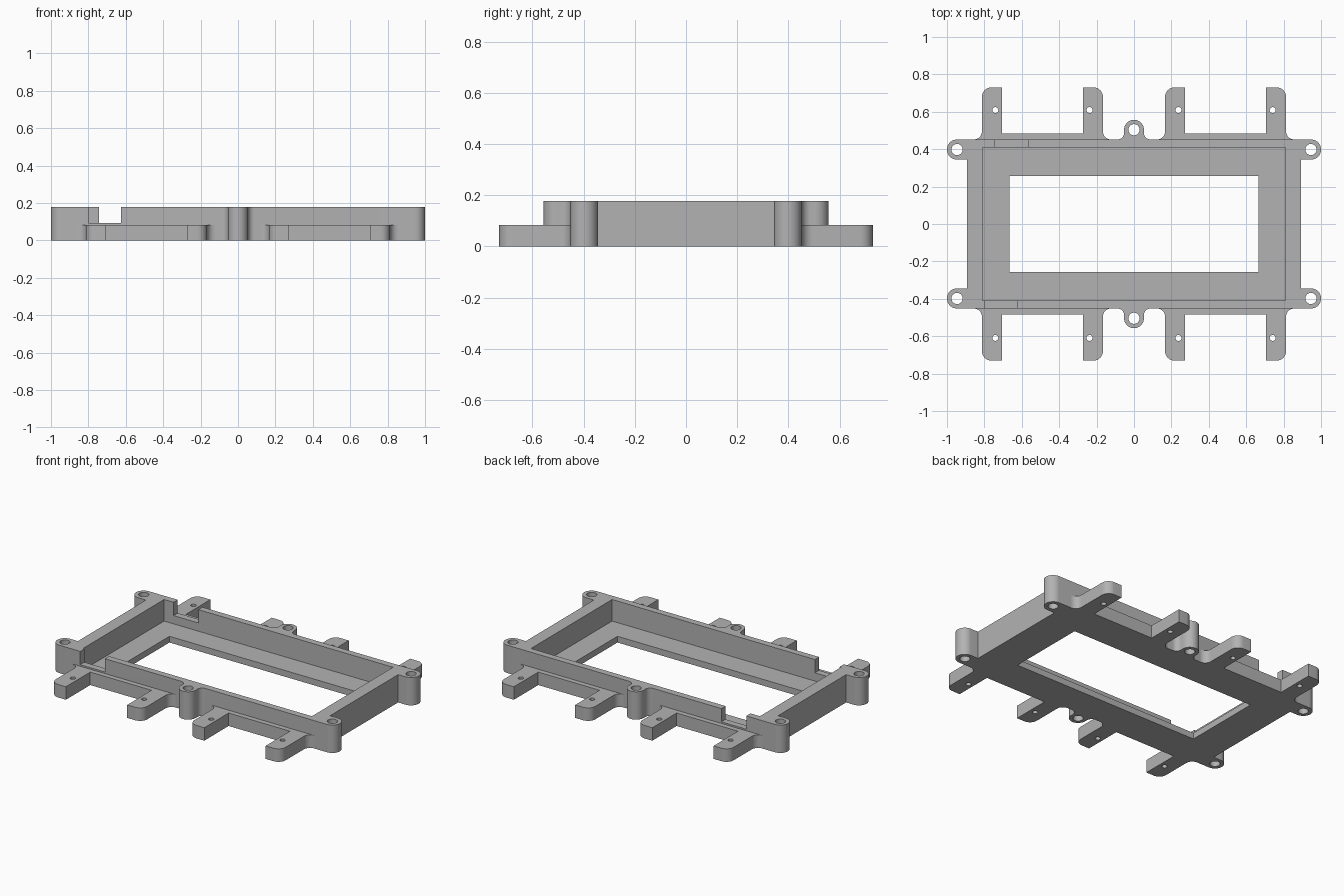
import bpy, bmesh, math

if "Cube" in bpy.data.objects:
    bpy.data.objects.remove(bpy.data.objects["Cube"])

H = 0.178          # full frame height
FLANGE_H = 0.083   # mounting flange height
FLOOR = 0.04       # pocket floor height
WALL_Y = 0.452     # outer face of the long walls

grey = bpy.data.materials.new("plain grey")
grey.diffuse_color = (0.45, 0.45, 0.45, 1)
grey.use_nodes = True
grey.node_tree.nodes["Principled BSDF"].inputs["Base Color"].default_value = grey.diffuse_color


def arc(cx, cy, r, a0, a1, n=12):
    """Points along an arc, angles in degrees."""
    angles = [math.radians(a0 + (a1 - a0) * i / n) for i in range(n + 1)]
    return [(cx + r * math.cos(a), cy + r * math.sin(a)) for a in angles]


def circle(cx, cy, r, n=32):
    return arc(cx, cy, r, 0, 360, n)[:-1]


def prism(name, loops, height):
    """Extrude an outline (first loop) with holes (other loops)."""
    bm = bmesh.new()
    edges = []
    for loop in loops:
        clean = [p for i, p in enumerate(loop) if math.dist(p, loop[i - 1]) > 1e-5]
        vs = [bm.verts.new((x, y, 0)) for x, y in clean]
        edges += [bm.edges.new((vs[i - 1], vs[i])) for i in range(len(vs))]
    bmesh.ops.triangle_fill(bm, use_beauty=True, edges=edges, normal=(0, 0, 1))
    top = bmesh.ops.extrude_face_region(bm, geom=bm.faces[:])["geom"]
    bmesh.ops.translate(bm, vec=(0, 0, height),
                        verts=[g for g in top if isinstance(g, bmesh.types.BMVert)])
    bmesh.ops.recalc_face_normals(bm, faces=bm.faces[:])
    mesh = bpy.data.meshes.new(name)
    bm.to_mesh(mesh)
    bm.free()
    mesh.materials.append(grey)
    obj = bpy.data.objects.new(name, mesh)
    bpy.context.collection.objects.link(obj)
    return obj


def cut_box(target, x0, x1, y0, y1, z0, z1):
    """Remove a box from the target."""
    box = prism("cutter", [[(x0, y0), (x1, y0), (x1, y1), (x0, y1)]], z1 - z0)
    box.location.z = z0
    box.hide_render = True
    mod = target.modifiers.new("cut", "BOOLEAN")
    mod.operation, mod.solver, mod.object = "DIFFERENCE", "EXACT", box
    bpy.context.view_layer.objects.active = target
    bpy.ops.object.modifier_apply(modifier=mod.name)
    bpy.data.objects.remove(box)


# Frame: one quarter of the outline (middle lug, wall, corner boss), mirrored
quarter = (arc(0, 0.504, 0.053, 90, 0)
           + arc(0.088, WALL_Y + 0.035, 0.035, 180, 270, 8)
           + arc(0.946, 0.398, 0.054, 90, -90, 20)
           + [(0.892, 0.344)])
half = quarter + [(x, -y) for x, y in reversed(quarter)]
outline = half + [(-x, y) for x, y in reversed(half)]
screw_holes = [circle(x, s * y, 0.03)
               for x, y in ((-0.946, 0.398), (0, 0.504), (0.946, 0.398)) for s in (-1, 1)]
frame = prism("frame", [outline] + screw_holes, H)

# Pocket, window and the two cable notches
cut_box(frame, -0.81, 0.81, -0.41, 0.41, FLOOR, 0.3)
cut_box(frame, -0.665, 0.665, -0.257, 0.257, -0.1, 0.3)
cut_box(frame, -0.80, -0.625, -0.5, -0.38, 0.093, 0.3)
cut_box(frame, -0.743, -0.567, 0.38, 0.5, 0.093, 0.3)

# Mounting flanges: a strip with two tabs, rounded and filleted on the outside
a, b = 0.217, 0.3235
side = (arc(b + 0.043, WALL_Y + 0.043, 0.043, 270, 180, 8)
        + arc(b - 0.05, 0.68, 0.05, 0, 90, 8)
        + [(a, 0.73), (a, 0.484)])
flange = side + [(-x, y) for x, y in reversed(side)]
parts = [frame]
for sx, side_name in ((-1, "left"), (1, "right")):
    for sy, end_name in ((-1, "front"), (1, "back")):
        loops = [flange, circle(-0.252, 0.609, 0.016, 20), circle(0.252, 0.609, 0.016, 20)]
        loops = [[(x + sx * 0.4895, y * sy) for x, y in loop] for loop in loops]
        parts.append(prism(f"{end_name}_{side_name}_flange", loops, FLANGE_H))

# Smooth the rounded walls, keep the edges sharp
bpy.ops.object.select_all(action="DESELECT")
for obj in parts:
    obj.select_set(True)
bpy.context.view_layer.objects.active = frame
bpy.ops.object.shade_smooth_by_angle(angle=math.radians(30))
